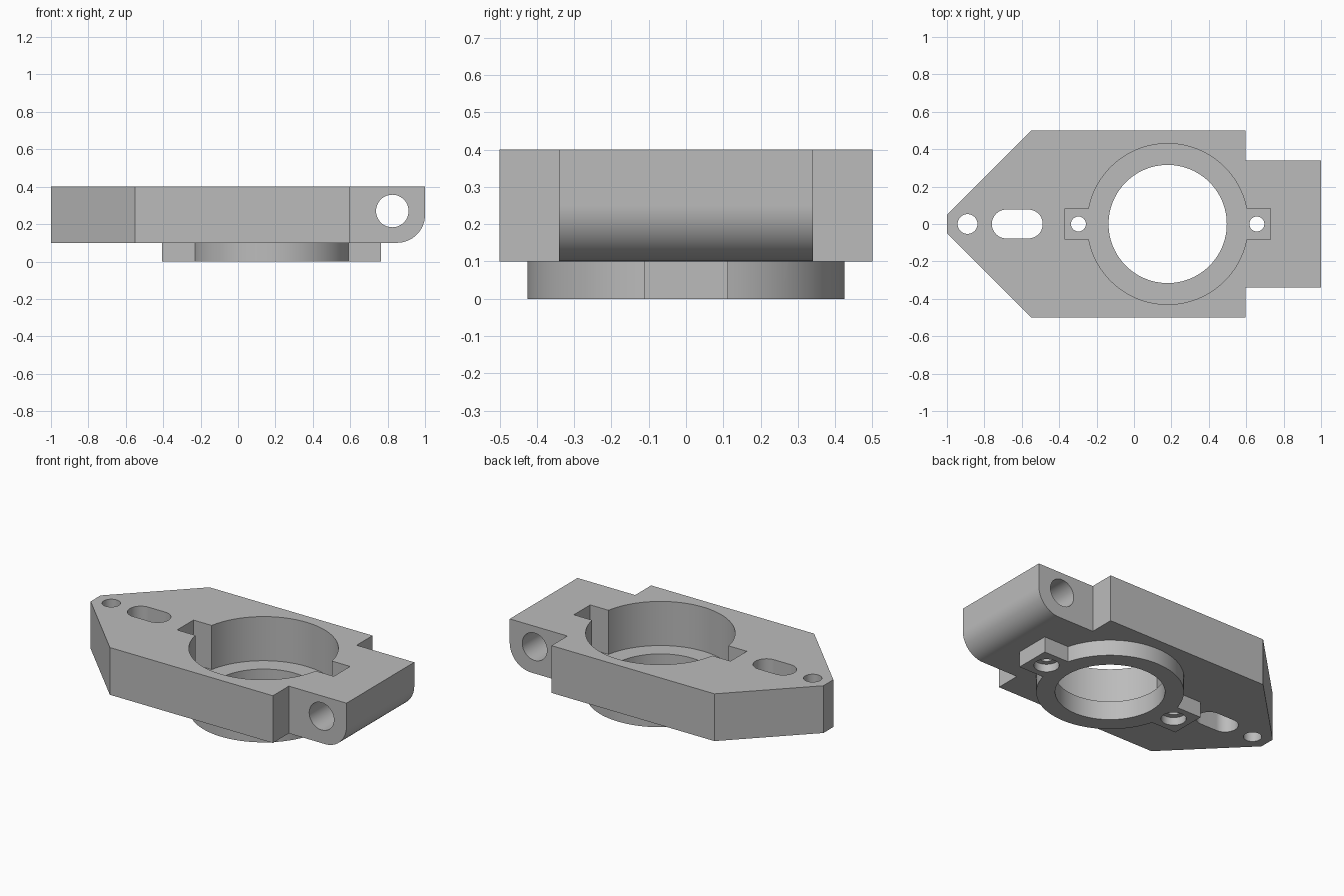
import bpy, bmesh
from math import pi, cos, sin, asin, radians
from mathutils import Matrix

cube = bpy.data.objects.get("Cube")
if cube:
    bpy.data.objects.remove(cube, do_unlink=True)

BORE_X = 0.18            # centre of the main bore
BASE, TOP = 0.1, 0.4     # underside and top of the plate
FLOOR = 0.12             # floor of the bore recess

grey = bpy.data.materials.new("Machined grey")
grey.use_nodes = True
grey.diffuse_color = (0.5, 0.5, 0.5, 1)
grey.node_tree.nodes["Principled BSDF"].inputs["Base Color"].default_value = (0.5, 0.5, 0.5, 1)


def prism(name, outline, z0, z1):
    """Extrude a flat counter-clockwise outline from z0 to z1."""
    bm = bmesh.new()
    face = bm.faces.new([bm.verts.new((x, y, z0)) for x, y in outline])
    top = bmesh.ops.extrude_face_region(bm, geom=[face])["geom"]
    bmesh.ops.translate(bm, vec=(0, 0, z1 - z0),
                        verts=[g for g in top if isinstance(g, bmesh.types.BMVert)])
    bmesh.ops.recalc_face_normals(bm, faces=bm.faces)
    mesh = bpy.data.meshes.new(name)
    bm.to_mesh(mesh)
    bm.free()
    mesh.materials.append(grey)
    obj = bpy.data.objects.new(name, mesh)
    bpy.context.collection.objects.link(obj)
    return obj


def arc(cx, r, a0, a1, n):
    return [(cx + r * cos(a0 + (a1 - a0) * i / n), r * sin(a0 + (a1 - a0) * i / n))
            for i in range(n + 1)]


def circle(cx, r, n=48):
    return arc(cx, r, 0, 2 * pi, n)[:-1]


def slot(x0, x1, r):
    return arc(x1 - r, r, -pi / 2, pi / 2, 24) + arc(x0 + r, r, pi / 2, 3 * pi / 2, 24)


def eared_circle(r, half_width, reach):
    """Circle with a square ear on its left and right."""
    a = asin(half_width / r)
    right, left = BORE_X + reach, BORE_X - reach
    return (arc(BORE_X, r, a, pi - a, 48)
            + [(left, half_width), (left, -half_width)]
            + arc(BORE_X, r, pi + a, 2 * pi - a, 48)
            + [(right, -half_width), (right, half_width)])


def combine(target, tool, operation):
    """Apply a boolean and discard the tool."""
    mod = target.modifiers.new(operation.title(), "BOOLEAN")
    mod.operation, mod.object, mod.solver = operation, tool, "EXACT"
    bpy.context.view_layer.update()
    bpy.context.view_layer.objects.active = target
    bpy.ops.object.modifier_apply(modifier=mod.name)
    bpy.data.objects.remove(tool, do_unlink=True)


# Plate with a pointed end and a narrower lug
half = [(-1, 0.05), (-0.55, 0.5), (0.595, 0.5), (0.595, 0.34), (1, 0.34)]
plate = prism("mounting_plate", [(x, -y) for x, y in half] + half[::-1], BASE, TOP)

# Round the lower corner of the lug
bm = bmesh.new()
bm.from_mesh(plate.data)
corner = [e for e in bm.edges
          if all(v.co.x > 0.99 and v.co.z < BASE + 0.01 for v in e.verts)]
bmesh.ops.bevel(bm, geom=corner, offset=0.15, segments=20, profile=0.5, affect="EDGES")
bm.to_mesh(plate.data)
bm.free()

# Eared flange under the plate
combine(plate, prism("flange", eared_circle(0.425, 0.113, 0.585), 0, BASE + 0.01), "UNION")

# Recess with ears, central hole, tip hole and slot
cuts = [
    (eared_circle(0.43, 0.082, 0.55), FLOOR, 0.5),
    (circle(BORE_X, 0.316, 96), -0.1, 0.5),
    (circle(-0.89, 0.053), -0.1, 0.5),
    (slot(-0.76, -0.488, 0.077), -0.1, 0.5),
]
# Counterbored screw holes through both ears
for x in (BORE_X - 0.477, BORE_X + 0.477):
    cuts += [(circle(x, 0.04), -0.1, 0.3), (circle(x, 0.073), -0.1, 0.05)]
for outline, z0, z1 in cuts:
    combine(plate, prism("cutter", outline, z0, z1), "DIFFERENCE")

# Cross hole through the lug
cross = prism("cutter", circle(0, 0.087), -0.6, 0.6)
cross.data.transform(Matrix.Translation((0.825, 0, 0.27)) @ Matrix.Rotation(radians(90), 4, "X"))
combine(plate, cross, "DIFFERENCE")

# Smooth the round walls and keep corners crisp
bpy.ops.object.select_all(action="DESELECT")
plate.select_set(True)
bpy.context.view_layer.objects.active = plate
bpy.ops.object.shade_smooth_by_angle(angle=radians(30))
weighted = plate.modifiers.new("Weighted normals", "WEIGHTED_NORMAL")
weighted.keep_sharp = True
